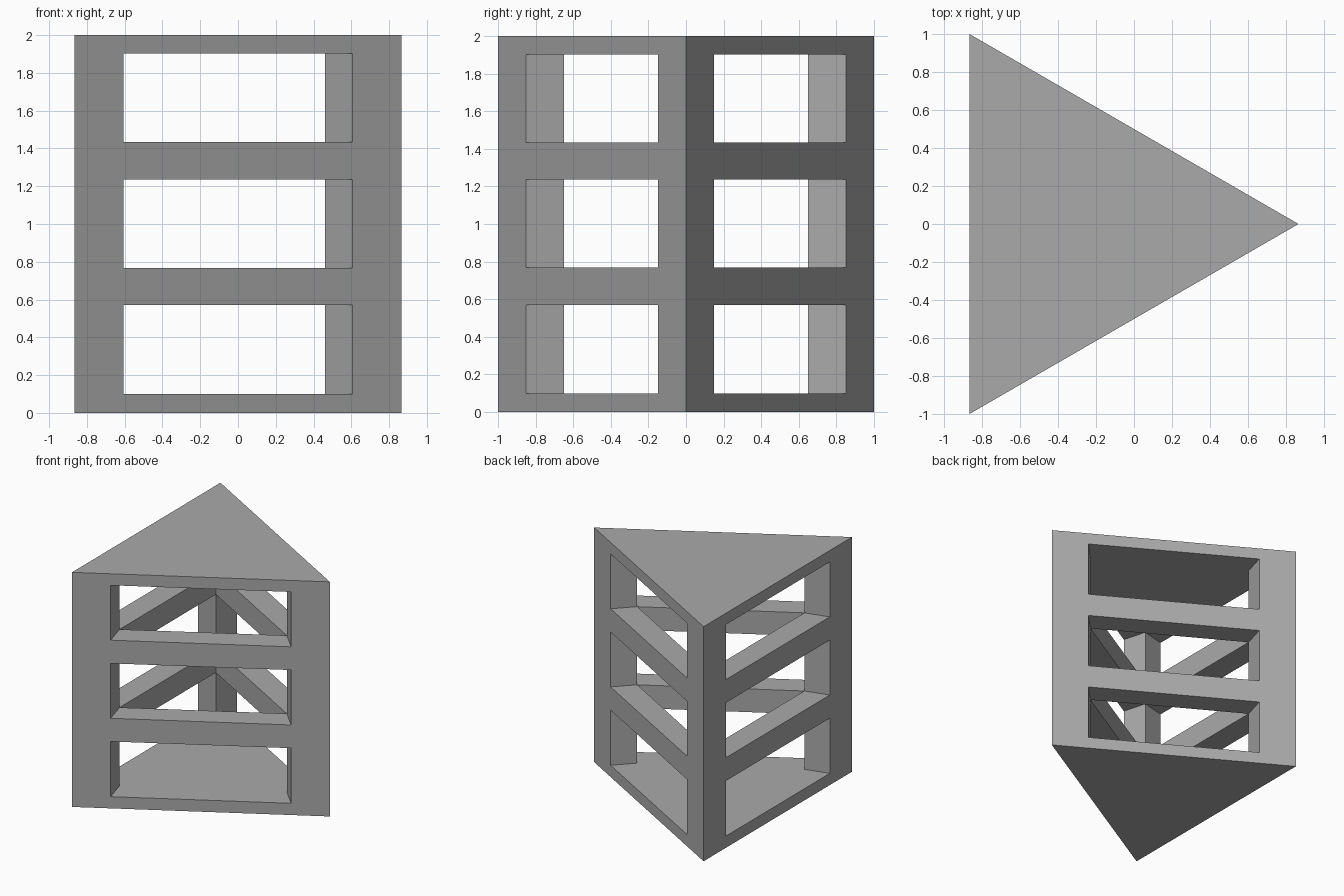
import bpy, bmesh, math
from mathutils import Vector

cube = bpy.data.objects.get("Cube")
if cube:
    bpy.data.objects.remove(cube, do_unlink=True)

# Plain grey material
GREY = (0.4, 0.4, 0.4, 1.0)
mat = bpy.data.materials.new("grey")
mat.use_nodes = True
mat.diffuse_color = GREY
bsdf = next(n for n in mat.node_tree.nodes if n.type == 'BSDF_PRINCIPLED')
bsdf.inputs["Base Color"].default_value = GREY
bsdf.inputs["Roughness"].default_value = 0.8

H = math.sqrt(3) / 2      # half depth of the triangle with side 2
MARGIN = 0.30             # post width along each side
WALL = 0.203              # frame thickness
LEVELS = [0, 0.10, 0.57, 0.768, 1.236, 1.434, 1.902, 2.0]
LAYERS = ["slab", "open", "ring", "open", "ring", "open", "slab"]

# Plan: outer corners, inner corners, window edges on each side
outer = [Vector((H, 0)), Vector((-H, 1)), Vector((-H, -1))]
centre = sum(outer, Vector((0, 0))) / 3
inner = [c + (centre - c).normalized() * 2 * WALL for c in outer]
side_start = [outer[i].lerp(outer[(i + 1) % 3], MARGIN / 2) for i in range(3)]
side_end = [outer[i].lerp(outer[(i + 1) % 3], 1 - MARGIN / 2) for i in range(3)]

posts = [[outer[i], side_start[i], inner[i], side_end[i - 1]] for i in range(3)]
beams = [[side_start[i], side_end[i], inner[(i + 1) % 3], inner[i]] for i in range(3)]
cells = {"open": posts, "ring": posts + beams, "slab": posts + beams + [inner]}

bm = bmesh.new()
verts = {}
hidden = set()


def vert(p, z):
    key = (round(p.x, 4), round(p.y, 4), z)
    if key not in verts:
        verts[key] = bm.verts.new((p.x, p.y, z))
    return verts[key]


def face(vs):
    # A face shared by two solid cells is internal
    old = bm.faces.get(vs)
    if old:
        hidden.add(old)
    else:
        bm.faces.new(vs)


# Stack solid cells layer by layer: slabs, open window storeys, rings
for k, kind in enumerate(LAYERS):
    for plan in cells[kind]:
        low = [vert(p, LEVELS[k]) for p in plan]
        high = [vert(p, LEVELS[k + 1]) for p in plan]
        face(low[::-1])
        face(high)
        for i in range(len(plan)):
            j = (i + 1) % len(plan)
            face([low[i], low[j], high[j], high[i]])

bmesh.ops.delete(bm, geom=list(hidden), context='FACES')
bmesh.ops.recalc_face_normals(bm, faces=bm.faces)

mesh = bpy.data.meshes.new("triangular_frame")
bm.to_mesh(mesh)
bm.free()
mesh.materials.append(mat)
frame = bpy.data.objects.new("triangular_frame", mesh)
bpy.context.collection.objects.link(frame)
